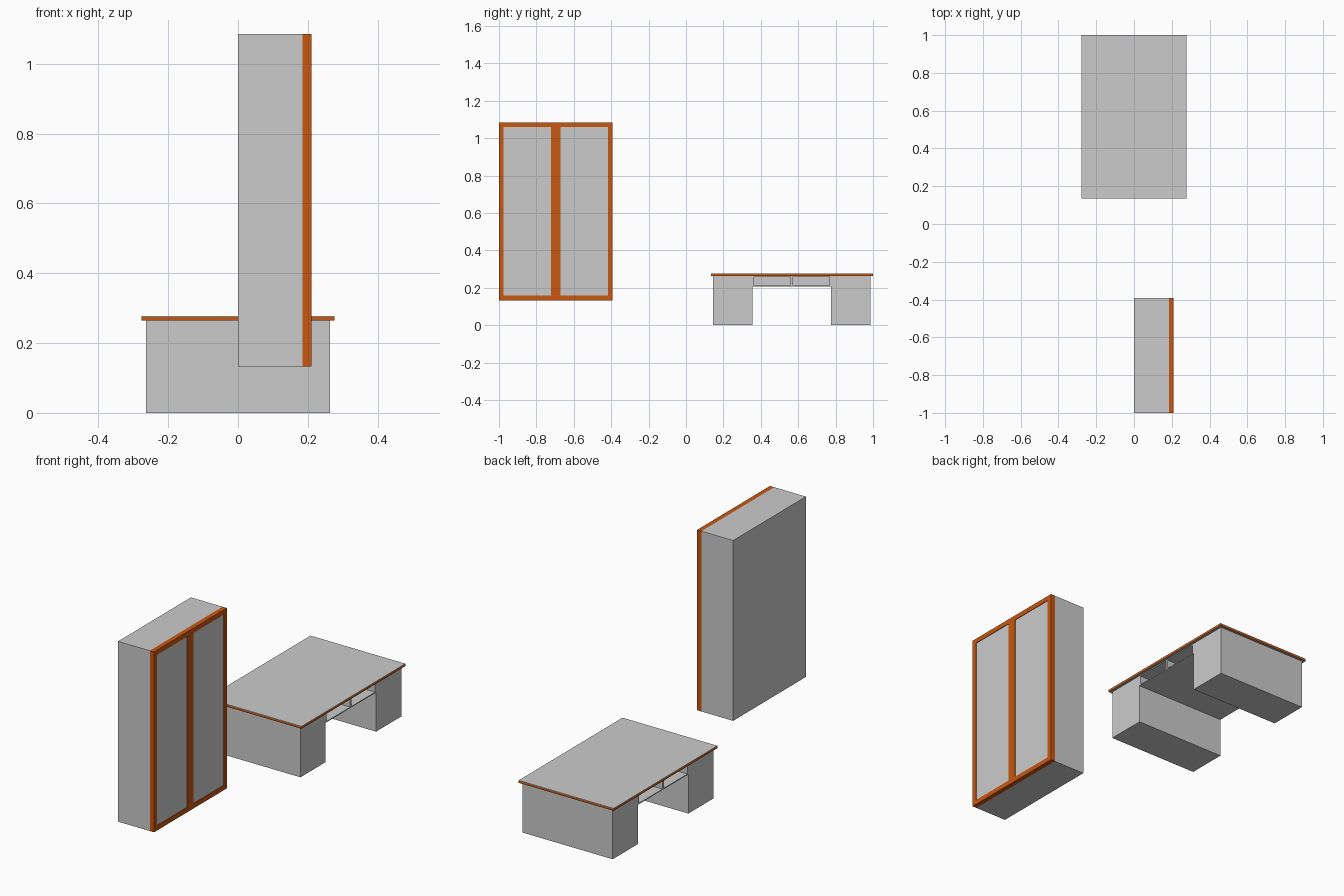
import bpy

if "Cube" in bpy.data.objects:
    bpy.data.objects.remove(bpy.data.objects["Cube"])

orange = bpy.data.materials.new("orange_trim")
orange.diffuse_color = (0.58, 0.095, 0.005, 1)
orange.use_nodes = True
orange.node_tree.nodes["Principled BSDF"].inputs["Base Color"].default_value = orange.diffuse_color
grey = bpy.data.materials.new("plain_grey")
grey.diffuse_color = (0.4, 0.4, 0.4, 1)
grey.use_nodes = True
grey.node_tree.nodes["Principled BSDF"].inputs["Base Color"].default_value = grey.diffuse_color


def box(name, x, y, z, mat=None):
    """Box from (min, max) ranges on each axis."""
    verts = [(a, b, c) for a in x for b in y for c in z]
    faces = [(0, 1, 3, 2), (4, 6, 7, 5), (0, 4, 5, 1),
             (2, 3, 7, 6), (0, 2, 6, 4), (1, 5, 7, 3)]
    me = bpy.data.meshes.new(name)
    me.from_pydata(verts, [], faces)
    me.update()
    ob = bpy.data.objects.new(name, me)
    bpy.context.collection.objects.link(ob)
    if mat:
        me.materials.append(mat)
    return ob


# --- Desk: top slab with orange edge banding, grey faces above and below
top = box("desk_top", (-0.277, 0.277), (0.134, 1.0), (0.264, 0.274), grey)
top.data.materials.append(orange)
for p in top.data.polygons:
    p.material_index = 0 if abs(p.normal.z) > 0.5 else 1
box("desk_top_surface", (-0.277, 0.277), (0.134, 1.0), (0.274, 0.277))

# Desk pedestals
DX = (-0.263, 0.263)
box("left_pedestal", DX, (0.145, 0.356), (0, 0.264))
box("right_pedestal", DX, (0.776, 0.987), (0, 0.264))

# Open compartments between the pedestals, closed halfway through
box("compartment_floor", DX, (0.356, 0.776), (0.207, 0.212))
box("compartment_ceiling", DX, (0.356, 0.776), (0.259, 0.264))
for name, y in (("left", (0.356, 0.364)), ("middle", (0.560, 0.572)),
                ("right", (0.768, 0.776))):
    box(name + "_compartment_wall", DX, y, (0.212, 0.259))
box("compartment_back", (-0.01, 0.01), (0.364, 0.768), (0.212, 0.259))

# --- Wall cabinet: body, door panels and orange frame
Y0, Y1, Z0, Z1 = -1.0, -0.393, 0.133, 1.085
FX = (0.185, 0.21)
box("cabinet_body", (0.0, 0.185), (Y0, Y1), (Z0, Z1))
box("frame_bottom_rail", FX, (Y0, Y1), (Z0, Z0 + 0.025), orange)
box("frame_top_rail", FX, (Y0, Y1), (Z1 - 0.025, Z1), orange)
inner_z = (Z0 + 0.025, Z1 - 0.025)
for name, y in (("left", (Y0, Y0 + 0.025)), ("middle", (-0.722, -0.672)),
                ("right", (Y1 - 0.025, Y1))):
    box("frame_" + name + "_stile", FX, y, inner_z, orange)
for name, y in (("left", (Y0 + 0.025, -0.722)), ("right", (-0.672, Y1 - 0.025))):
    box(name + "_door_panel", (0.185, 0.207), y, inner_z)
